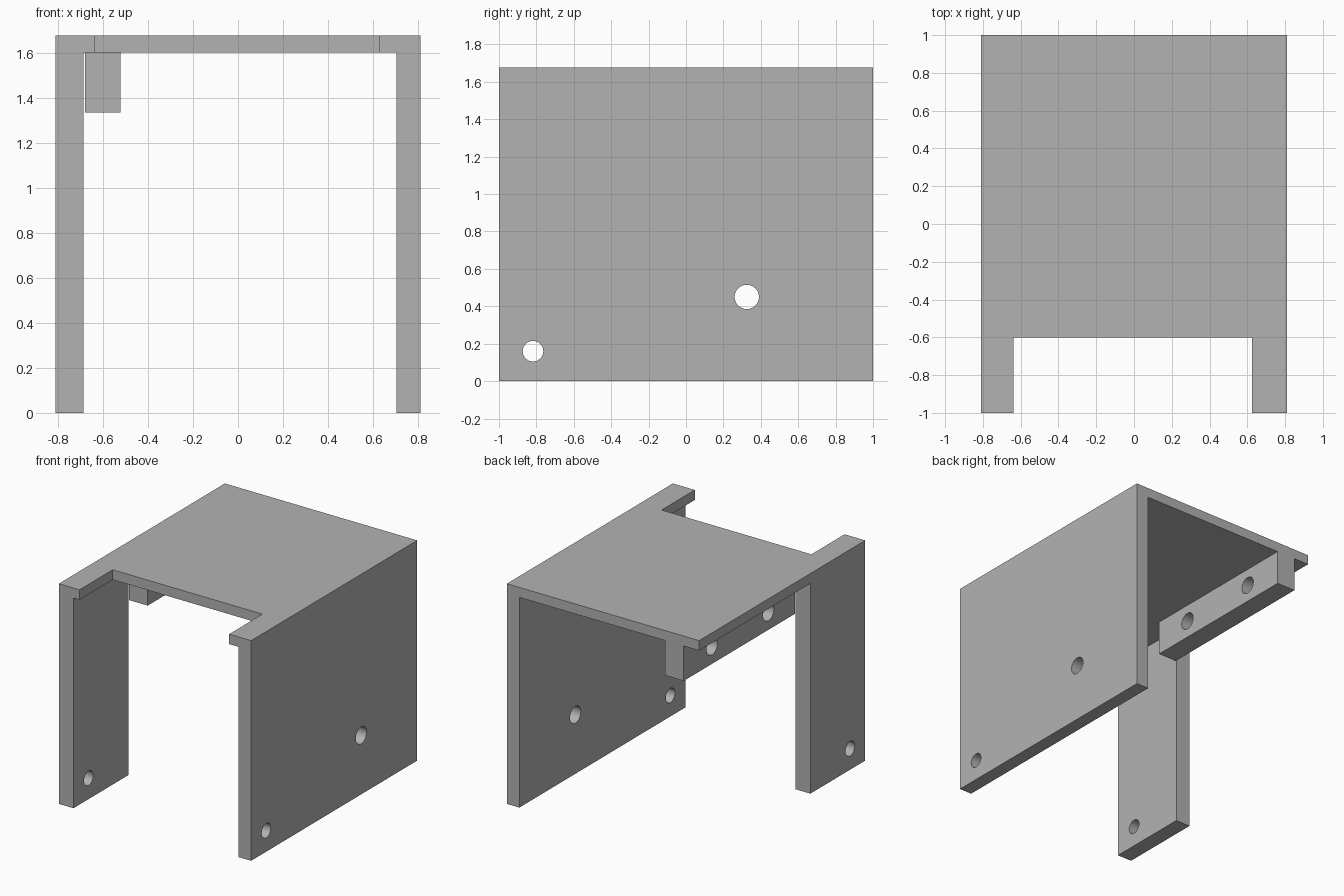
import bpy, bmesh, math
from mathutils import Matrix, Vector

cube = bpy.data.objects.get("Cube")
if cube:
    bpy.data.objects.remove(cube, do_unlink=True)

grey = bpy.data.materials.new("plain_grey")
grey.use_nodes = True
colour = (0.448, 0.448, 0.448, 1)
grey.diffuse_color = colour
grey.node_tree.nodes["Principled BSDF"].inputs["Base Color"].default_value = colour


def prism(name, outline, z0, z1):
    """Extrude an (x, y) outline from z0 up to z1."""
    bm = bmesh.new()
    face = bm.faces.new([bm.verts.new((x, y, z0)) for x, y in outline])
    top = bmesh.ops.extrude_face_region(bm, geom=[face])["geom"]
    moved = [v for v in top if isinstance(v, bmesh.types.BMVert)]
    bmesh.ops.translate(bm, verts=moved, vec=Vector((0, 0, z1 - z0)))
    bmesh.ops.recalc_face_normals(bm, faces=bm.faces)
    mesh = bpy.data.meshes.new(name)
    bm.to_mesh(mesh)
    bm.free()
    mesh.materials.append(grey)
    obj = bpy.data.objects.new(name, mesh)
    bpy.context.collection.objects.link(obj)
    return obj


def box(name, x0, x1, y0, y1, z0, z1):
    return prism(name, [(x0, y0), (x1, y0), (x1, y1), (x0, y1)], z0, z1)


def drill(obj, x, holes):
    """Cut round holes along x; each hole is (y, z, radius)."""
    bm = bmesh.new()
    for y, z, r in holes:
        place = Matrix.Translation((x, y, z)) @ Matrix.Rotation(math.pi / 2, 4, "Y")
        bmesh.ops.create_cone(bm, cap_ends=True, segments=48, radius1=r,
                              radius2=r, depth=0.4, matrix=place)
    mesh = bpy.data.meshes.new("hole_cutter")
    bm.to_mesh(mesh)
    bm.free()
    mesh.materials.append(grey)
    cutter = bpy.data.objects.new("hole_cutter", mesh)
    cutter.hide_render = True
    bpy.context.collection.objects.link(cutter)
    mod = obj.modifiers.new("holes", "BOOLEAN")
    mod.operation = "DIFFERENCE"
    mod.solver = "EXACT"
    mod.object = cutter
    bpy.ops.object.select_all(action="DESELECT")
    obj.select_set(True)
    bpy.context.view_layer.objects.active = obj
    bpy.ops.object.modifier_apply(modifier=mod.name)
    bpy.data.objects.remove(cutter, do_unlink=True)
    bpy.ops.object.shade_smooth_by_angle(angle=math.radians(30))


W = 0.811         # half width
UNDER = 1.602     # underside of the top plate
TOP = 1.678
LEG_BACK = -0.34  # where the leg ends and the rail begins
low_hole = (-0.818, 0.16, 0.055)

# Top plate with a notch in its front edge
prism("top_plate", [(-W, -1), (-0.637, -1), (-0.637, -0.6), (0.626, -0.6),
                    (0.626, -1), (W, -1), (W, 1), (-W, 1)], UNDER, TOP)

# Full side wall
wall = box("side_wall", 0.705, W, -1, 1, 0, UNDER)
drill(wall, 0.76, [low_hole, (0.325, 0.45, 0.065)])

# Narrow front leg on the open side
leg = box("front_leg", -W, -0.687, -1, LEG_BACK, 0, UNDER)
drill(leg, -0.75, [low_hole])

# Mounting rail hanging below the plate
rail = box("mounting_rail", -0.681, -0.523, LEG_BACK, 1, 1.336, UNDER)
drill(rail, -0.6, [(-0.02, 1.47, 0.065), (0.66, 1.47, 0.065)])
